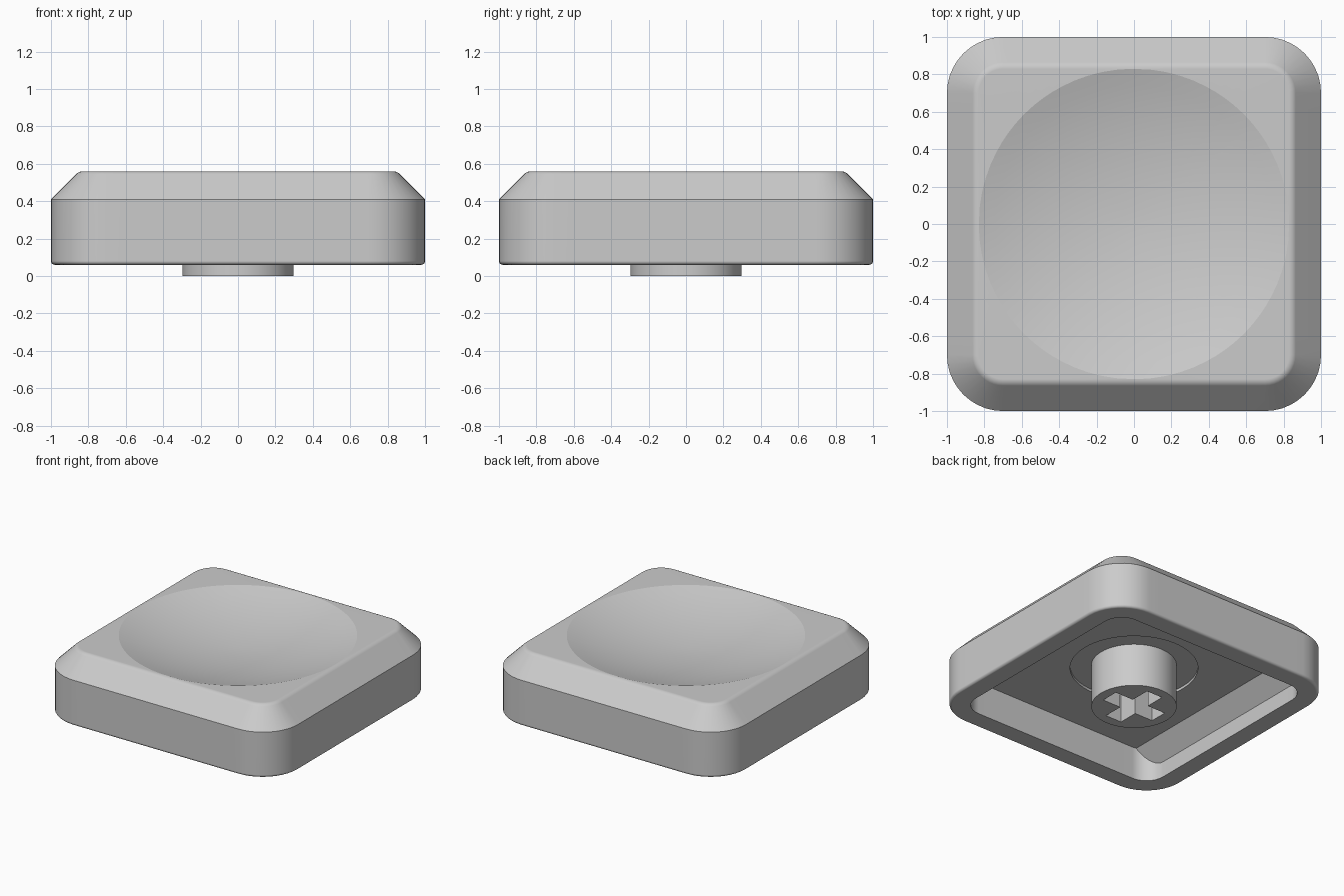
import bpy, bmesh
from math import sin, cos, pi, atan2, sqrt, radians

if "Cube" in bpy.data.objects:
    bpy.data.objects.remove(bpy.data.objects["Cube"])

grey = bpy.data.materials.new("light grey plastic")
grey.use_nodes = True
colour = (0.6, 0.6, 0.6, 1)
grey.diffuse_color = colour
grey.node_tree.nodes["Principled BSDF"].inputs["Base Color"].default_value = colour

BASE, SHOULDER, TOP, CEILING = 0.06, 0.41, 0.56, 0.31
CORNER, WALL = 0.3, 0.15
SIDE_STEPS, CORNER_STEPS = 16, 10


def rounded_square(inset):
    """Outline of the cap, offset inward, counter-clockwise."""
    pts, c, r = [], 1 - CORNER, CORNER - inset
    for quarter in range(4):
        a0 = quarter * pi / 2
        side = [(c + r, -c + 2 * c * i / SIDE_STEPS) for i in range(SIDE_STEPS)]
        arc = [(c + r * cos(t), c + r * sin(t))
               for t in (pi / 2 * i / CORNER_STEPS for i in range(CORNER_STEPS))]
        for x, y in side + arc:
            pts.append((x * cos(a0) - y * sin(a0), x * sin(a0) + y * cos(a0)))
    return pts


def circle(radius):
    """Circle whose points line up with those of the cap outline."""
    return [(radius * cos(t), radius * sin(t))
            for t in (atan2(y, x) for x, y in rounded_square(WALL))]


def add_ring(bm, pts, z):
    return [bm.verts.new((x, y, z)) for x, y in pts]


def bridge(bm, a, b):
    for i in range(len(a)):
        j = (i + 1) % len(a)
        bm.faces.new((a[i], a[j], b[j], b[i]))


def finish(bm, name):
    bmesh.ops.recalc_face_normals(bm, faces=bm.faces[:])
    mesh = bpy.data.meshes.new(name)
    bm.to_mesh(mesh)
    bm.free()
    mesh.materials.append(grey)
    obj = bpy.data.objects.new(name, mesh)
    bpy.context.collection.objects.link(obj)
    bpy.ops.object.select_all(action="DESELECT")
    obj.select_set(True)
    bpy.context.view_layer.objects.active = obj
    bpy.ops.object.shade_smooth_by_angle(angle=radians(14))
    obj.modifiers.new("even shading", "WEIGHTED_NORMAL").keep_sharp = True
    return obj


# Cap shell: underside recess, cavity, rim, walls, chamfer, dished top
DISH_R, DISH_DEPTH, DISH_STEPS = 0.83, 0.13, 10
RECESS_R, RECESS_Z = 0.445, CEILING + 0.02
RIM_R, EDGE_R = 0.02, 0.05

bm = bmesh.new()
rings = [add_ring(bm, circle(RECESS_R), RECESS_Z),
         add_ring(bm, circle(RECESS_R), CEILING)]
profile = [(WALL, CEILING), (WALL, BASE)]
for i in range(9):                       # rounded lower edge
    t = pi / 2 * i / 8
    profile.append((RIM_R * (1 - sin(t)), BASE + RIM_R * (1 - cos(t))))
profile.append((0, SHOULDER))
for i in range(5):                       # softened upper edge
    t = pi / 4 * (1 - i / 4)
    profile.append((0.171 - EDGE_R * sin(t), TOP - EDGE_R * (1 - cos(t))))
rings += [add_ring(bm, rounded_square(d), z) for d, z in profile]

sphere = (DISH_R ** 2 + DISH_DEPTH ** 2) / (2 * DISH_DEPTH)
for i in range(DISH_STEPS):
    r = DISH_R * (1 - i / DISH_STEPS)
    z = TOP - DISH_DEPTH + sphere - sqrt(sphere ** 2 - r ** 2)
    rings.append(add_ring(bm, circle(r), z))
for a, b in zip(rings, rings[1:]):
    bridge(bm, a, b)
bm.faces.new(rings[0])
centre = bm.verts.new((0, 0, TOP - DISH_DEPTH))
last = rings[-1]
for i, v in enumerate(last):
    bm.faces.new((v, last[(i + 1) % len(last)], centre))
finish(bm, "cap_shell")

# Stem with a cross-shaped socket
STEM_R, ARM, HALF = 0.297, 0.222, 0.068
cross = []
for x, y in ((ARM, -HALF), (ARM, HALF), (HALF, HALF)):
    cross.append((x, y))
quarter = cross[:]
for _ in range(3):
    quarter = [(-y, x) for x, y in quarter]
    cross += quarter
round_pts = [(STEM_R * cos(2 * pi * i / 64), STEM_R * sin(2 * pi * i / 64))
             for i in range(64)]

bm = bmesh.new()
outer = add_ring(bm, round_pts, 0)
outer_top = add_ring(bm, round_pts, RECESS_Z + 0.01)
inner = add_ring(bm, cross, 0)
inner_top = add_ring(bm, cross, CEILING)
bridge(bm, outer, outer_top)
bridge(bm, inner, inner_top)
bm.faces.new(outer_top)
bm.faces.new(inner_top)
open_edges = [e for e in bm.edges if e.is_boundary]
bmesh.ops.triangle_fill(bm, edges=open_edges, use_beauty=True, normal=(0, 0, -1))
finish(bm, "stem")

# Sloped fillers where the cavity ceiling meets the side walls
for name, s in (("left_filler", 1), ("right_filler", -1)):
    bm = bmesh.new()
    section = ((0.9, 0.126), (0.7, 0.3425), (0.9, 0.3425))
    ends = [[bm.verts.new((s * x, y, z)) for x, z in section] for y in (-0.88, 0.88)]
    bridge(bm, *ends)
    for end in ends:
        bm.faces.new(end)
    finish(bm, name)
